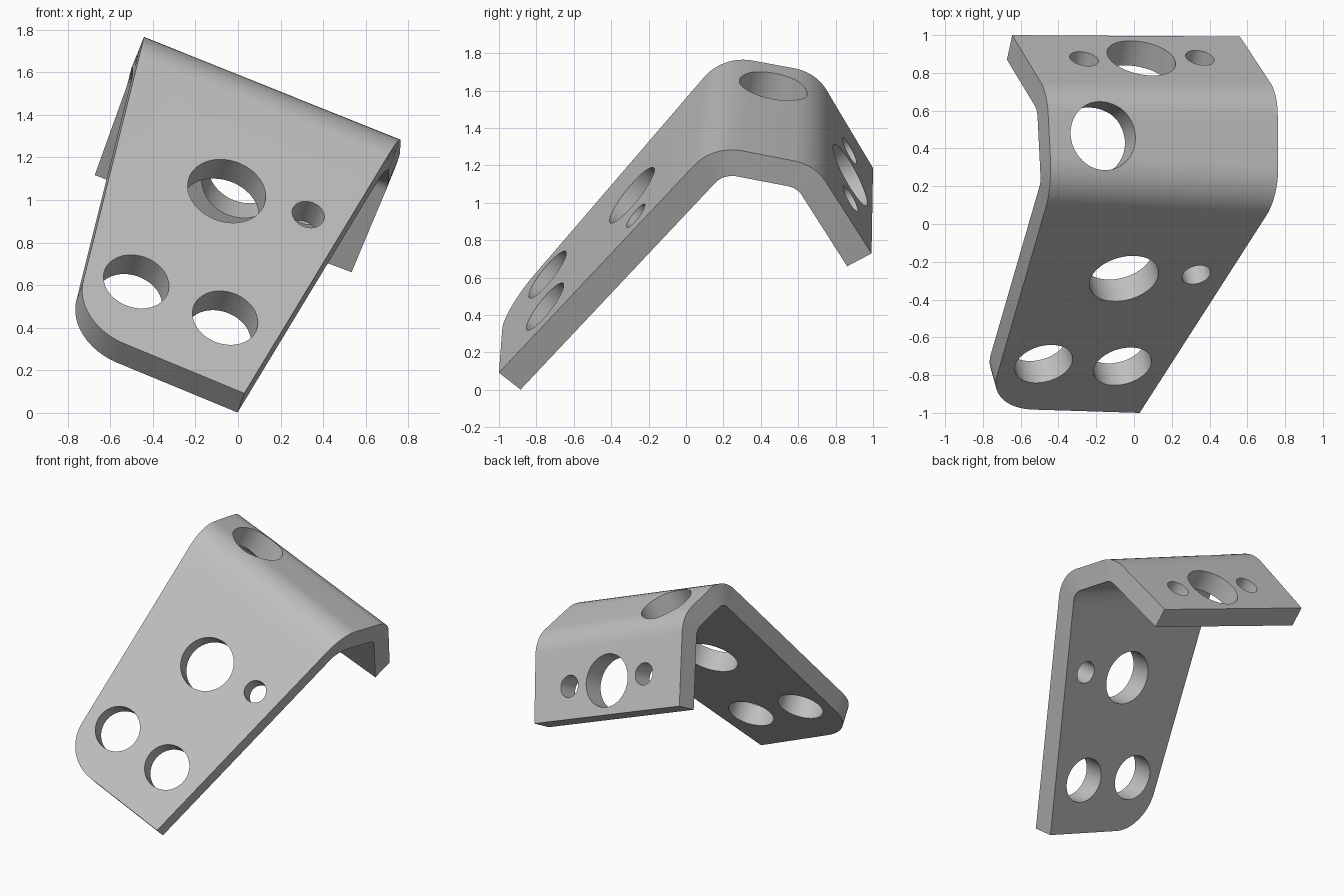
import bpy, bmesh
from mathutils import Vector, Matrix

cube = bpy.data.objects.get("Cube")
if cube:
    bpy.data.objects.remove(cube)

THICK = 0.15

# Outer-face corners of the three plates, front tip to back edge
left = [Vector(p) for p in [(-0.775, -0.975, 0.425), (-0.435, 0.198, 1.79),
                            (-0.46, 0.695, 1.698), (-0.645, 1.0, 1.186)]]
right = [Vector(p) for p in [(0.03, -1.0, 0.092), (0.765, 0.145, 1.308),
                             (0.76, 0.69, 1.203), (0.561, 0.992, 0.73)]]


def fillet(a, corner, b, reach, steps=10):
    """Circular arc rounding a corner, tangent at distance reach."""
    p = corner + (a - corner).normalized() * reach
    q = corner + (b - corner).normalized() * reach
    bisector = (p + q) / 2 - corner
    half = (p - corner).angle(bisector)
    centre = corner + bisector.normalized() * reach / max(0.01, abs(Vector((1, 0)).dot(
        Matrix.Rotation(half, 2) @ Vector((1, 0)))))
    radius = (p - centre).length
    return [centre + (p.lerp(q, i / steps) - centre).normalized() * radius
            for i in range(steps + 1)]


def side(c):
    """One edge of the sheet with both bends rounded."""
    return (fillet(c[0], c[1], c[2], 0.16) + fillet(c[1], c[2], c[3], 0.115) + [c[3]])


def plate_normal(i):
    across = right[i] + right[i + 1] - left[i] - left[i + 1]
    along = left[i + 1] + right[i + 1] - left[i] - right[i]
    return across.cross(along).normalized()


# Bent sheet with one rounded tip corner
bm = bmesh.new()
lv = [bm.verts.new(p) for p in side(left)]
rv = [bm.verts.new(p) for p in side(right)]
tip = [bm.verts.new(p) for p in fillet(left[1], left[0], right[0], 0.26, 14)]
bm.faces.new([lv[0]] + tip + [bm.verts.new(right[0]), rv[0]])
for i in range(len(lv) - 1):
    bm.faces.new([lv[i], rv[i], rv[i + 1], lv[i + 1]])
mesh = bpy.data.meshes.new("bent_bracket")
bm.to_mesh(mesh)
bm.free()
bracket = bpy.data.objects.new("bent_bracket", mesh)
bpy.context.collection.objects.link(bracket)

# Holes: plate index, centre on the outer face, diameter
holes = [
    (0, (-0.05, -0.30, 1.05), 0.375), (0, (0.333, -0.28, 0.94), 0.155),
    (0, (-0.478, -0.74, 0.616), 0.315), (0, (-0.06, -0.755, 0.447), 0.315),
    (1, (-0.164, 0.468, 1.624), 0.37),
    (2, (0.037, 0.87, 1.144), 0.37),
    (2, (-0.265, 0.873, 1.277), 0.155), (2, (0.348, 0.875, 1.02), 0.155),
]
bm = bmesh.new()
for plate, centre, diameter in holes:
    n = plate_normal(plate)
    turn = n.to_track_quat('Z', 'Y').to_matrix().to_4x4()
    bmesh.ops.create_cone(bm, cap_ends=True, segments=48, radius1=diameter / 2,
                          radius2=diameter / 2, depth=0.4,
                          matrix=Matrix.Translation(Vector(centre) - n * THICK / 2) @ turn)
cut_mesh = bpy.data.meshes.new("hole_cutter")
bm.to_mesh(cut_mesh)
bm.free()
cutter = bpy.data.objects.new("hole_cutter", cut_mesh)
cutter.hide_render = True
bpy.context.collection.objects.link(cutter)

# Thickness, then drilling
solid = bracket.modifiers.new("thickness", 'SOLIDIFY')
solid.thickness = THICK
solid.offset = -1
solid.use_even_offset = True
drill = bracket.modifiers.new("drill", 'BOOLEAN')
drill.object = cutter
drill.operation = 'DIFFERENCE'
drill.solver = 'EXACT'
bpy.context.view_layer.update()
graph = bpy.context.evaluated_depsgraph_get()
final = bpy.data.meshes.new_from_object(bracket.evaluated_get(graph))
bracket.modifiers.clear()
bracket.data = final
bpy.data.objects.remove(cutter)

# Plain grey metal
metal = bpy.data.materials.new("grey_metal")
metal.use_nodes = True
colour = (0.52, 0.52, 0.52, 1)
metal.diffuse_color = colour
metal.node_tree.nodes["Principled BSDF"].inputs["Base Color"].default_value = colour
final.materials.clear()
final.materials.append(metal)

bpy.ops.object.select_all(action='DESELECT')
bracket.select_set(True)
bpy.context.view_layer.objects.active = bracket
bpy.ops.object.shade_smooth_by_angle(angle=0.5)
